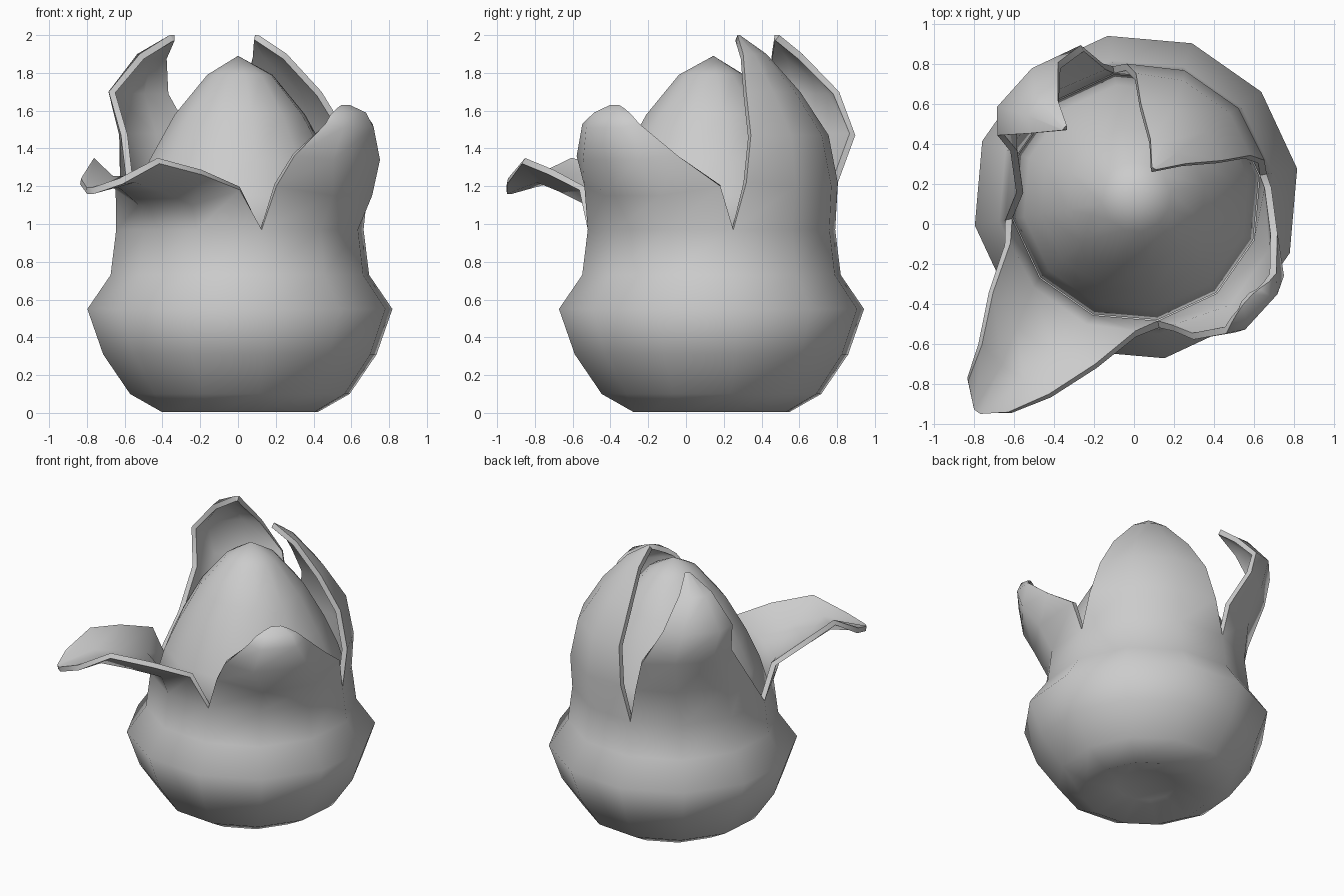
import bpy, bmesh
from math import sin, cos, radians

if "Cube" in bpy.data.objects:
    bpy.data.objects.remove(bpy.data.objects["Cube"])

CX, CY = 0.01, 0.135      # axis of the pod
SIDES, TURN = 12, 10      # twelve sides, first corner at 10 degrees


def polar(angle, r, z):
    a = radians(angle)
    return (CX + r * cos(a), CY + r * sin(a), z)


def ring(bm, r, z):
    return [bm.verts.new(polar(TURN + i * 360 / SIDES, r, z)) for i in range(SIDES)]


def bridge(bm, low, high, closed=True):
    n = len(low)
    for i in range(n if closed else n - 1):
        j = (i + 1) % n
        bm.faces.new((low[i], low[j], high[j], high[i]))


def lathe(bm, profile):
    rings = [ring(bm, r, z) for r, z in profile]
    for low, high in zip(rings, rings[1:]):
        bridge(bm, low, high)
    return rings


def finish(bm, name, thickness=0):
    mesh = bpy.data.meshes.new(name)
    bm.to_mesh(mesh)
    bm.free()
    ob = bpy.data.objects.new(name, mesh)
    bpy.context.collection.objects.link(ob)
    bpy.ops.object.select_all(action='DESELECT')
    ob.select_set(True)
    bpy.context.view_layer.objects.active = ob
    if thickness:
        mod = ob.modifiers.new("shell", 'SOLIDIFY')
        mod.thickness = thickness
        mod.offset = -1
        bpy.ops.object.modifier_apply(modifier=mod.name)
    bpy.ops.object.shade_smooth_by_angle(angle=radians(65))
    return ob


# Pod body with a dented base
bm = bmesh.new()
rings = lathe(bm, [(0.2, 0.07), (0.42, 0.005), (0.59, 0.1), (0.735, 0.31),
                   (0.82, 0.55), (0.695, 0.73), (0.665, 0.97)])
centre = bm.verts.new((CX, CY, 0.09))
for i in range(SIDES):
    bm.faces.new((centre, rings[0][(i + 1) % SIDES], rings[0][i]))
rim = rings[-1]

# Four petals, each growing from three sides of the rim. Each row up the petal:
# twist, inner half angle, edge half angle, inner r, inner z, edge r low/high side, edge z
back_right = [(0, 14, 39, 0.68, 1.20, 0.67, 0.67, 1.22),
              (0, 13, 35, 0.63, 1.47, 0.61, 0.62, 1.47),
              (0, 12, 32, 0.48, 1.70, 0.47, 0.47, 1.70),
              (0, 8, 21, 0.31, 1.90, 0.30, 0.30, 1.90),
              (3, 1, 4, 0.17, 2.00, 0.17, 0.17, 2.00)]
back_left = [(-4, 14, 37, 0.70, 1.22, 0.69, 0.60, 1.22),
             (-10, 9, 25, 0.79, 1.47, 0.81, 0.67, 1.47),
             (-7, 9, 18, 0.83, 1.70, 0.78, 0.76, 1.70),
             (-6, 4, 10, 0.68, 1.90, 0.62, 0.62, 1.90),
             (-9, 1, 2, 0.50, 2.00, 0.50, 0.50, 2.00)]
front_left = [(0, 14, 35, 0.71, 1.10, 0.70, 0.70, 1.18),
              (0, 8, 22, 0.90, 1.17, 0.88, 0.88, 1.26),
              (0, 4, 12, 1.08, 1.22, 1.08, 1.09, 1.32),
              (-1.5, 1, 6.5, 1.33, 1.16, 1.24, 1.25, 1.21)]
front_right = [(0, 14, 39, 0.75, 1.15, 0.70, 0.68, 1.20),
               (-6, 13, 27, 0.84, 1.34, 0.77, 0.73, 1.36),
               (-7.5, 8, 14, 0.86, 1.51, 0.82, 0.80, 1.53),
               (-7.5, 6, 10, 0.83, 1.59, 0.79, 0.79, 1.58),
               (-7.5, 2.5, 6, 0.76, 1.63, 0.77, 0.77, 1.61)]

for k, rows in enumerate((back_right, back_left, front_left, front_right)):
    mid = TURN + 45 + 90 * k
    low = [rim[(3 * k + i) % SIDES] for i in range(4)]
    for twist, wi, we, ri, zi, rl, rh, ze in rows:
        m = mid + twist
        points = [(m - we, rl, ze), (m - wi, ri, zi), (m + wi, ri, zi), (m + we, rh, ze)]
        high = [bm.verts.new(polar(*p)) for p in points]
        bridge(bm, low, high, closed=False)
        low = high
finish(bm, "pod_with_petals", 0.035)

# Egg-shaped bud inside
bm = bmesh.new()
bud = lathe(bm, [(0.5, 0.75), (0.625, 0.97), (0.57, 1.15), (0.485, 1.34),
                 (0.35, 1.58), (0.175, 1.79)])
tip = bm.verts.new((CX - 0.01, CY + 0.01, 1.89))
for i in range(SIDES):
    bm.faces.new((bud[-1][i], bud[-1][(i + 1) % SIDES], tip))
bm.faces.new(bud[0][::-1])
finish(bm, "inner_bud")
